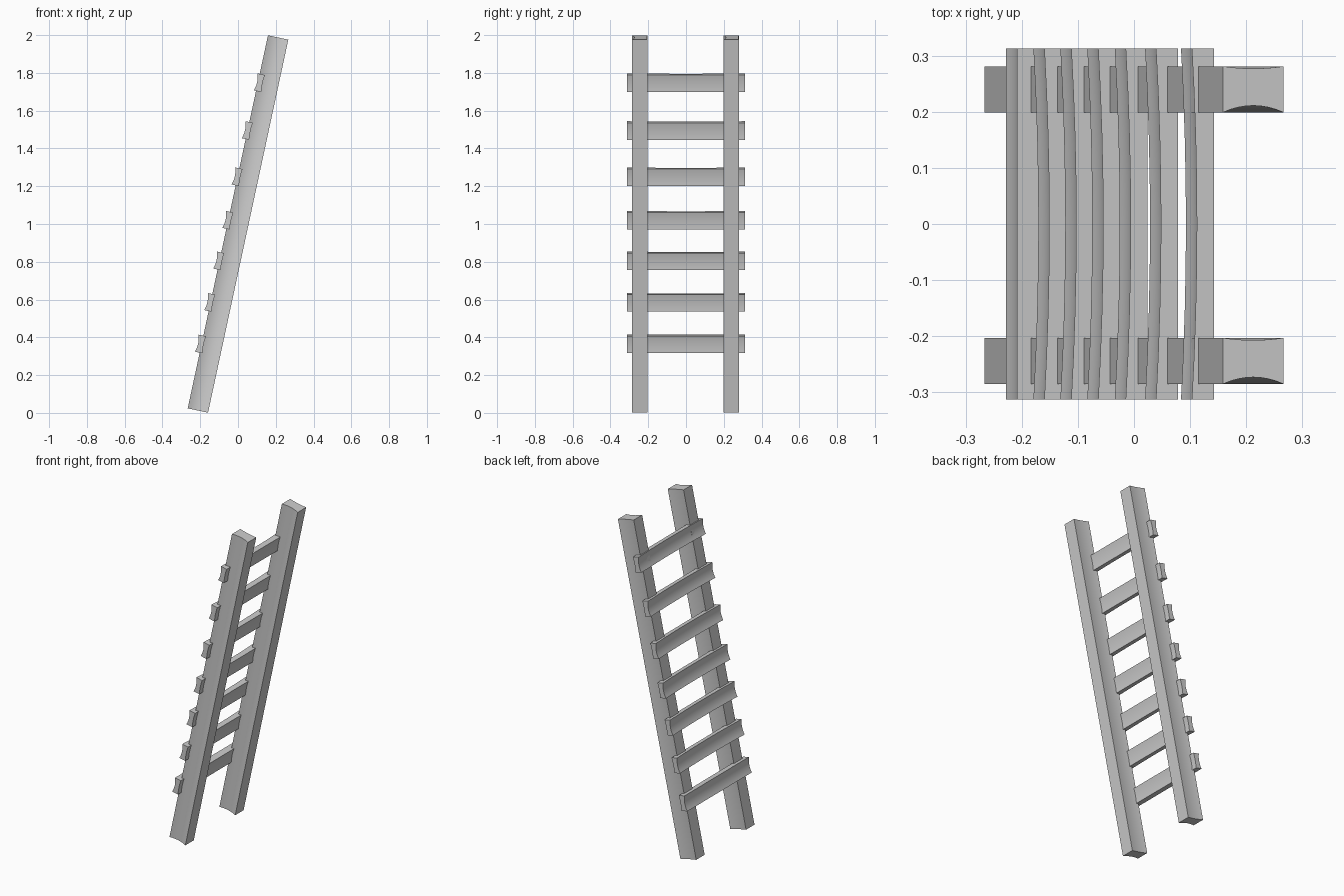
import bpy, bmesh, math
from mathutils import Vector

if "Cube" in bpy.data.objects:
    bpy.data.objects.remove(bpy.data.objects["Cube"])

TILT = math.atan2(0.425, 1.975)
U = Vector((math.cos(TILT), 0, -math.sin(TILT)))   # across the rail
V = Vector((math.sin(TILT), 0, math.cos(TILT)))    # along the rail
Y = Vector((0, 1, 0))
N = 8


def loft(name, sections):
    """Skin a list of closed point loops and cap both ends."""
    bm = bmesh.new()
    loops = [[bm.verts.new(p) for p in s] for s in sections]
    for a, b in zip(loops, loops[1:]):
        for i in range(len(a)):
            j = (i + 1) % len(a)
            bm.faces.new((a[i], a[j], b[j], b[i]))
    bm.faces.new(loops[0])
    bm.faces.new(loops[-1])
    bmesh.ops.recalc_face_normals(bm, faces=bm.faces)
    me = bpy.data.meshes.new(name)
    bm.to_mesh(me)
    bm.free()
    ob = bpy.data.objects.new(name, me)
    bpy.context.collection.objects.link(ob)
    bpy.ops.object.select_all(action='DESELECT')
    ob.select_set(True)
    bpy.context.view_layer.objects.active = ob
    bpy.ops.object.shade_smooth_by_angle(angle=math.radians(30))
    return ob


def hollow_profile(length, thick, dip_low, dip_high):
    """Rectangle whose two long sides are scooped inwards."""
    ts = [-1 + 2 * i / N for i in range(N + 1)]
    low = [(t * length / 2, -thick / 2 + dip_low * (1 - t * t)) for t in ts]
    high = [(t * length / 2, thick / 2 - dip_high * (1 - t * t)) for t in reversed(ts)]
    return low + high


# Leaning side rails, scooped on their side faces
RAIL_W, RAIL_L = 0.11, 2.02
rail = hollow_profile(RAIL_W, 0.082, 0.012, 0.004)
for name, y in (("front_rail", -0.244), ("back_rail", 0.24)):
    centre = Vector((0, y, 1.0))
    loft(name, [[centre + U * a + Y * b + V * (s * RAIL_L / 2) for a, b in rail]
                for s in (-1, 1)])

# Rungs laid on the rails, scooped and slightly bowed on the outer face
RUNG_H, RUNG_T, RUNG_Y = 0.092, 0.04, 0.313
places = [(-0.199, 0.365), (-0.150, 0.585), (-0.102, 0.805), (-0.054, 1.02),
          (-0.005, 1.25), (0.049, 1.495), (0.113, 1.748)]
for k, (x, z) in enumerate(places):
    bow = 0.0 if k == 0 else 0.009
    centre = Vector((x, 0, z))
    sections = []
    for i in range(N + 1):
        t = -1 + 2 * i / N
        shift = bow * (1 - t * t)
        prof = hollow_profile(RUNG_H, RUNG_T, 0.008, 0.003)
        sections.append([centre + V * a + U * (b + (shift if b < 0 else 0))
                         + Y * (t * RUNG_Y) for a, b in prof])
    loft(f"rung_{k + 1}", sections)
